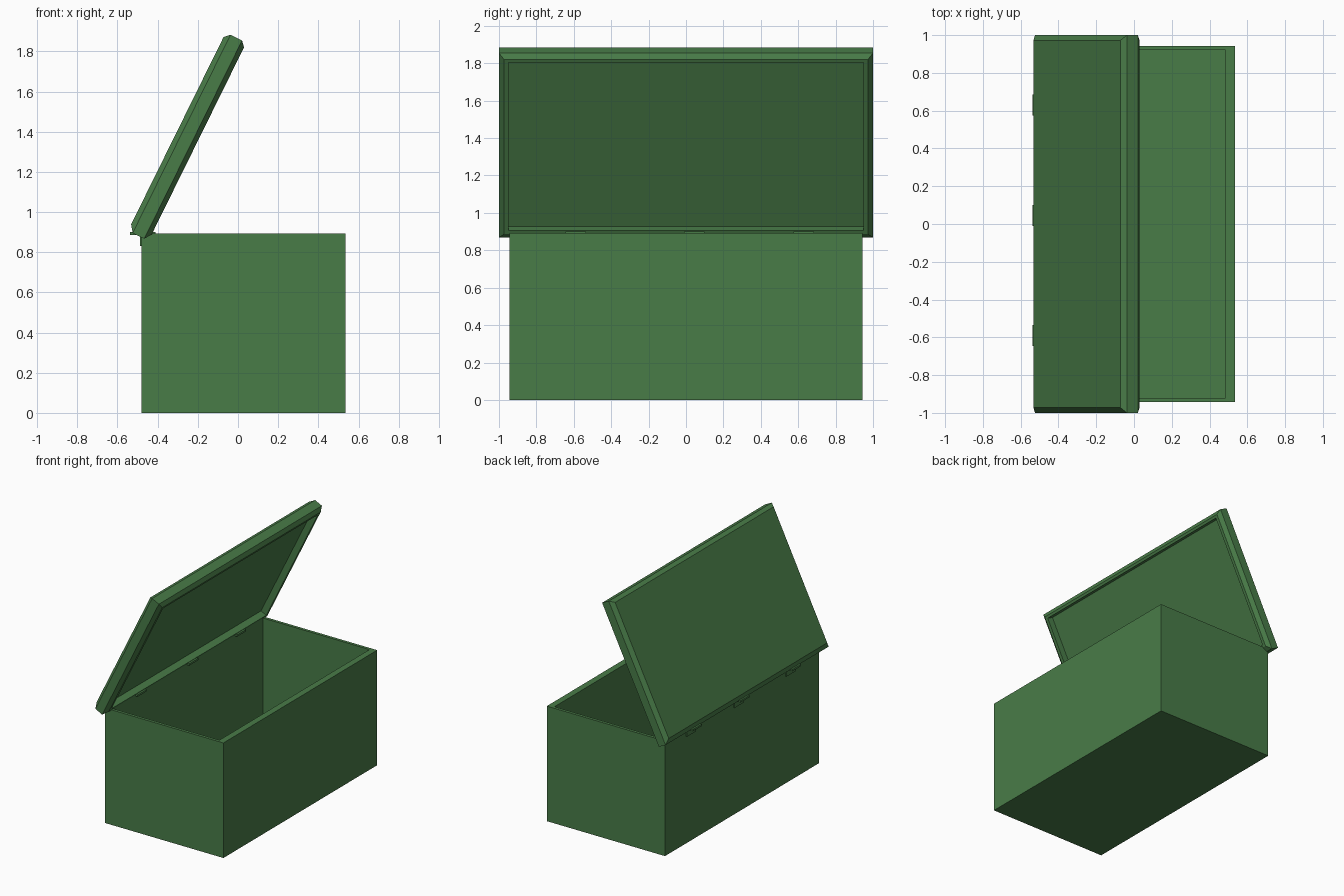
import bpy
import bmesh
from math import atan2
from mathutils import Matrix

if "Cube" in bpy.data.objects:
    bpy.data.objects.remove(bpy.data.objects["Cube"])

green = bpy.data.materials.new("dark_green")
green.use_nodes = True
green.diffuse_color = (0.066, 0.2, 0.064, 1)
green.node_tree.nodes["Principled BSDF"].inputs["Base Color"].default_value = green.diffuse_color


def stacked_shell(name, rings, matrix=Matrix()):
    """Closed solid from rectangular rings (x0, x1, half_y, z), capped at both ends."""
    bm = bmesh.new()
    loops = []
    for x0, x1, hy, z in rings:
        corners = ((x0, -hy), (x1, -hy), (x1, hy), (x0, hy))
        loops.append([bm.verts.new((x, y, z)) for x, y in corners])
    for a, b in zip(loops, loops[1:]):
        for i in range(4):
            j = (i + 1) % 4
            bm.faces.new((a[i], a[j], b[j], b[i]))
    bm.faces.new(loops[0][::-1])
    bm.faces.new(loops[-1])
    bmesh.ops.recalc_face_normals(bm, faces=bm.faces)
    bm.transform(matrix)
    mesh = bpy.data.meshes.new(name)
    bm.to_mesh(mesh)
    bm.free()
    mesh.materials.append(green)
    obj = bpy.data.objects.new(name, mesh)
    bpy.context.collection.objects.link(obj)
    return obj


# Open box: outer wall, rim, inner wall, inner floor
box = stacked_shell("box_body", [
    (-0.48, 0.535, 0.943, 0),
    (-0.48, 0.535, 0.943, 0.893),
    (-0.43, 0.485, 0.92, 0.893),
    (-0.43, 0.485, 0.92, 0.04),
])

# Lid: recess ceiling, recess wall, rim, chamfer, edge, chamfer, top; tilted open
tilt = atan2(0.932, 0.46)
swing = Matrix.Translation((-0.43, 0, 0.888)) @ Matrix.Rotation(-tilt, 4, "Y")
lid = stacked_shell("lid", [
    (0.02, 1.02, 0.948, 0.05),
    (0.02, 1.02, 0.948, 0),
    (0, 1.039, 0.972, 0),
    (-0.035, 1.066, 1, 0.024),
    (-0.035, 1.066, 1, 0.088),
    (0, 1.04, 0.972, 0.114),
], swing)

# Hinges: flat leaf over the rear rim and a thin leaf down the back wall
for i, y in enumerate((-0.59, 0.045, 0.63)):
    place = Matrix.Translation((0, y, 0))
    stacked_shell(f"hinge_top_leaf_{i + 1}", [
        (-0.538, -0.41, 0.055, 0.885),
        (-0.538, -0.41, 0.055, 0.9),
    ], place)
    stacked_shell(f"hinge_back_leaf_{i + 1}", [
        (-0.488, -0.479, 0.055, 0.83),
        (-0.488, -0.479, 0.055, 0.89),
    ], place)
